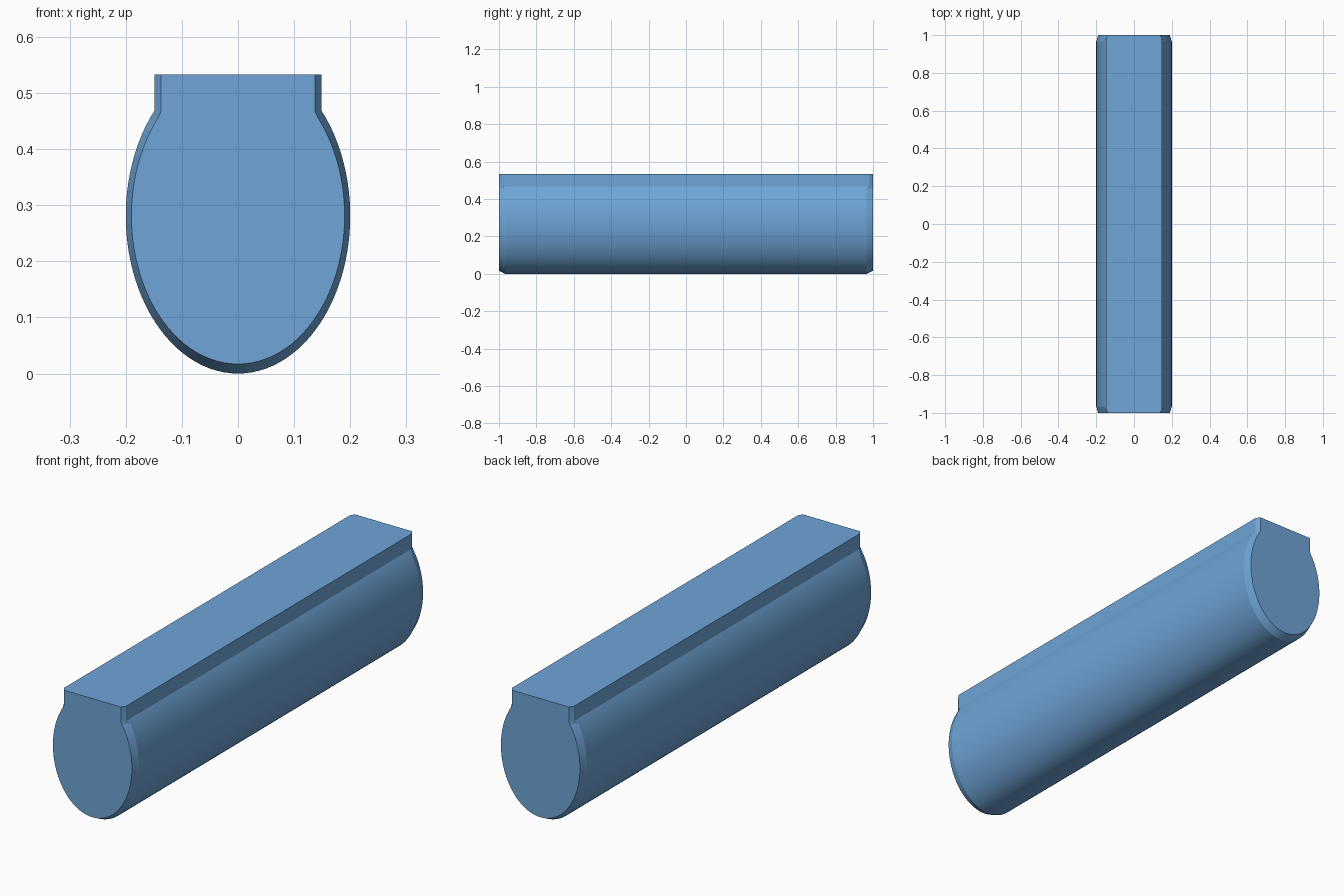
import bpy, bmesh, math

if "Cube" in bpy.data.objects:
    bpy.data.objects.remove(bpy.data.objects["Cube"])

TOP, NECK_Z = 0.533, 0.468
SEGMENTS = 72


def profile(a, b, cz, neck):
    """Closed (x, z) outline: open ellipse with a straight-sided neck on top."""
    end = math.pi - math.acos((NECK_Z - cz) / b)  # angle from the bottom
    pts = [(neck, TOP), (neck, NECK_Z)]
    for i in range(1, SEGMENTS):
        t = end * (1 - 2 * i / SEGMENTS)
        pts.append((a * math.sin(t), cz - b * math.cos(t)))
    return pts + [(-neck, NECK_Z), (-neck, TOP)]


outer = profile(0.2, 0.281, 0.281, 0.149)
inner = profile(0.19, 0.264, 0.281, 0.137)

# Long body: end cap, chamfer, straight run, chamfer, end cap
bm = bmesh.new()


def ring(pts, side, chamfer):
    verts = []
    for i, (x, z) in enumerate(pts):
        on_neck = i < 2 or i >= len(pts) - 2
        inset = (0.018 if on_neck else 0.034) if chamfer else 0
        verts.append(bm.verts.new((x, side * (1 - inset), z)))
    return verts


rings = [ring(inner, -1, False), ring(outer, -1, True),
         ring(outer, 1, True), ring(inner, 1, False)]
n = len(outer)
for r0, r1 in zip(rings, rings[1:]):
    for i in range(n):
        j = (i + 1) % n
        bm.faces.new((r0[i], r0[j], r1[j], r1[i]))
bm.faces.new(rings[0])
bm.faces.new(rings[-1])
bmesh.ops.recalc_face_normals(bm, faces=bm.faces[:])

mesh = bpy.data.meshes.new("body")
bm.to_mesh(mesh)
bm.free()
body = bpy.data.objects.new("body", mesh)
bpy.context.collection.objects.link(body)

# Single blue colour
blue = bpy.data.materials.new("blue")
blue.diffuse_color = (0.156, 0.376, 0.68, 1)
blue.use_nodes = True
blue.node_tree.nodes["Principled BSDF"].inputs["Base Color"].default_value = blue.diffuse_color
mesh.materials.append(blue)

# Smooth barrel with crisp chamfers and neck
bpy.context.view_layer.objects.active = body
body.select_set(True)
bpy.ops.object.shade_smooth_by_angle(angle=math.radians(14))
